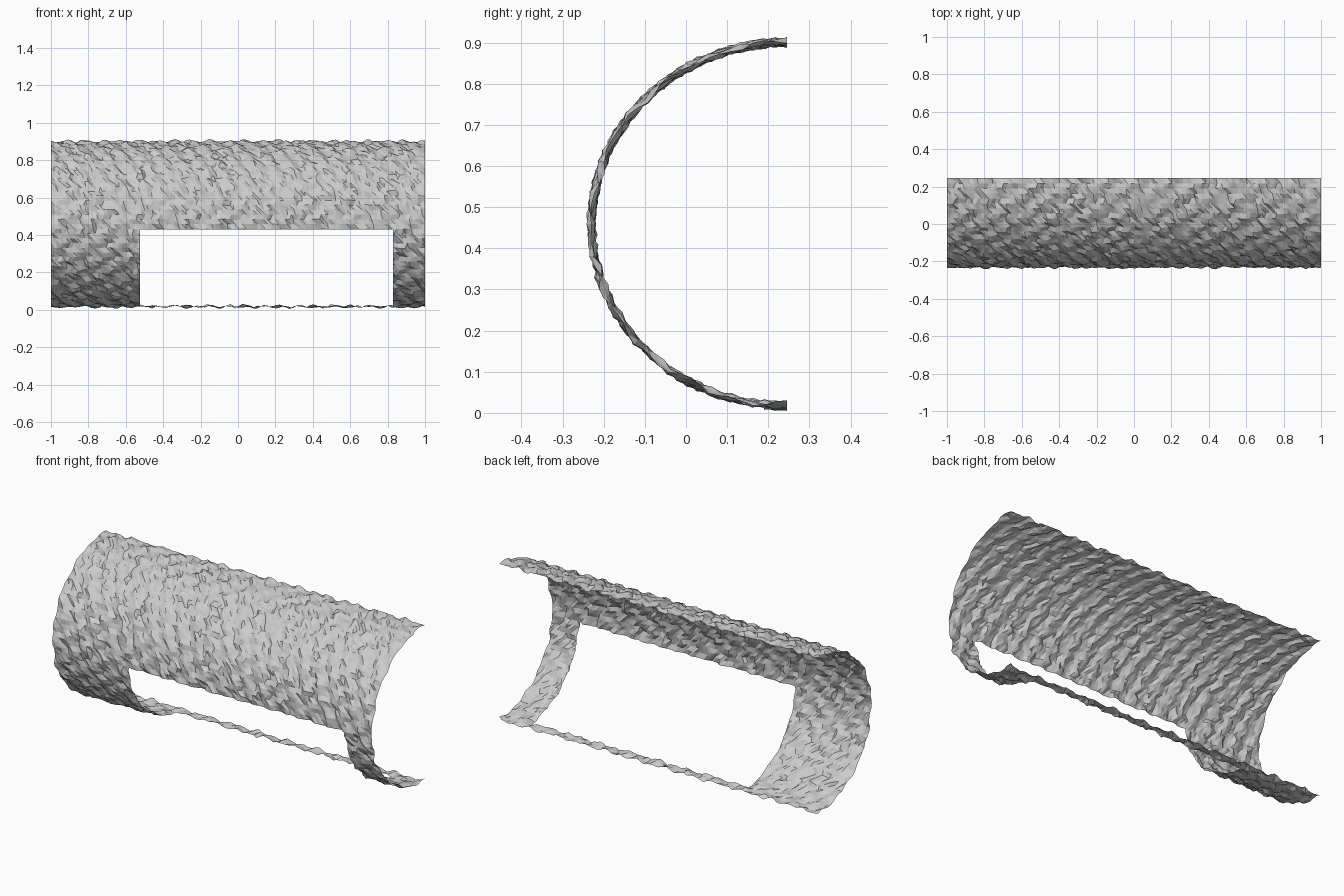
import bpy, bmesh, math, random
from mathutils import Vector

if "Cube" in bpy.data.objects:
    bpy.data.objects.remove(bpy.data.objects["Cube"])

random.seed(4)
NX, NA = 100, 54            # cells along the length and around the arc
YC, ZC = 0.245, 0.4585      # arc centre
RY, RZ = 0.475, 0.4415      # arc radii
LEFT, RIGHT, SILL, LINTEL = -0.525, 0.83, 0.19, 0.43


def bump(x, s):
    """Slanted ridges broken up into lozenges, plus a little roughness."""
    ridge = math.sin(2 * math.pi * (x / 0.095 - s / 0.21))
    knot = math.sin(2 * math.pi * (x / 0.17 + s / 0.12))
    v = 0.0055 * ridge + 0.0045 * knot + random.uniform(-0.005, 0.005)
    return max(-0.014, min(0.014, v))


# curved rough bark sheet
bm = bmesh.new()
rows = []
for i in range(NX + 1):
    row = []
    for j in range(NA + 1):
        x = -1 + 2 * i / NX
        a = math.pi * j / NA
        d = bump(x, a * 0.455)
        # stagger inner points so the facets lean with the ridges
        if 0 < i < NX:
            x += 0.006 * math.sin(j * 2.1) + random.uniform(-0.002, 0.002)
        row.append(bm.verts.new((x, YC - (RY + d) * math.sin(a),
                                 ZC + (RZ + d) * math.cos(a))))
    rows.append(row)
for i in range(NX):
    for j in range(NA):
        a, b = rows[i][j], rows[i + 1][j]
        c, d = rows[i + 1][j + 1], rows[i][j + 1]
        bm.faces.new((a, b, c))
        bm.faces.new((a, c, d))

# straight-sided opening in the lower front
for co, no in (((LEFT, 0, 0), (1, 0, 0)), ((RIGHT, 0, 0), (1, 0, 0)),
               ((0, 0, LINTEL), (0, 0, 1)), ((0, SILL, 0), (0, 1, 0))):
    bmesh.ops.bisect_plane(bm, geom=bm.verts[:] + bm.edges[:] + bm.faces[:],
                           plane_co=Vector(co), plane_no=Vector(no))
hole = []
for f in bm.faces:
    c = f.calc_center_median()
    if LEFT < c.x < RIGHT and c.z < LINTEL and c.y < SILL:
        hole.append(f)
bmesh.ops.delete(bm, geom=hole, context='FACES')
bmesh.ops.recalc_face_normals(bm, faces=bm.faces[:])
# normals face outward (towards the front)
if sum(f.normal.y * f.calc_area() for f in bm.faces) > 0:
    bmesh.ops.reverse_faces(bm, faces=bm.faces[:])

mesh = bpy.data.meshes.new("bark_shell")
bm.to_mesh(mesh)
bm.free()
shell = bpy.data.objects.new("bark_shell", mesh)
bpy.context.collection.objects.link(shell)
